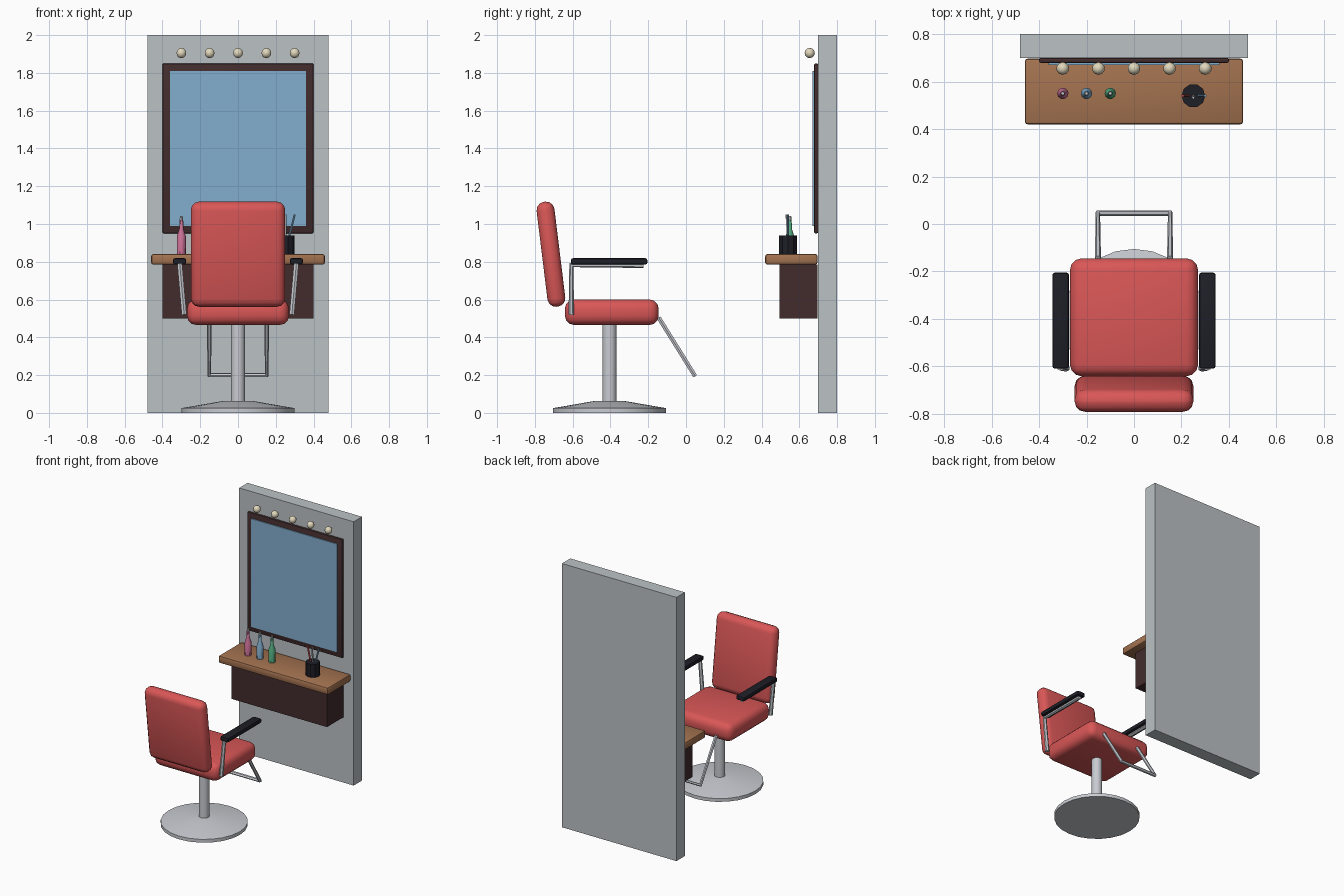
import bpy, bmesh
from math import radians, sin, cos, pi
from mathutils import Vector

cube = bpy.data.objects.get("Cube")
if cube:
    bpy.data.objects.remove(cube, do_unlink=True)


def material(name, r, g, b):
    m = bpy.data.materials.new(name)
    m.use_nodes = True
    m.diffuse_color = (r, g, b, 1)
    bsdf = next(n for n in m.node_tree.nodes if n.type == 'BSDF_PRINCIPLED')
    bsdf.inputs["Base Color"].default_value = (r, g, b, 1)
    return m


WALL = material("wall grey", .50, .54, .56)
CHROME = material("chrome", .58, .60, .64)
RED = material("red leather", .70, .095, .095)
BLACK = material("black plastic", .013, .013, .02)
WOOD = material("brown wood", .37, .17, .08)
DARK = material("dark wood", .055, .025, .026)
GLASS = material("blue glass", .23, .43, .62)
CREAM = material("cream bulb", .75, .68, .50)
PINK = material("pink plastic", .62, .17, .32)
GREEN = material("green plastic", .09, .42, .22)


def finish(obj, mat, smooth=True):
    obj.data.materials.append(mat)
    bpy.ops.object.select_all(action='DESELECT')
    obj.select_set(True)
    bpy.context.view_layer.objects.active = obj
    if obj.type == 'CURVE':
        bpy.ops.object.convert(target='MESH')
        obj = bpy.context.object
    if smooth:
        bpy.ops.object.shade_smooth_by_angle(angle=radians(35))
    return obj


def from_bmesh(name, bm, mat, smooth=True):
    bmesh.ops.recalc_face_normals(bm, faces=bm.faces)
    mesh = bpy.data.meshes.new(name)
    bm.to_mesh(mesh)
    bm.free()
    obj = bpy.data.objects.new(name, mesh)
    bpy.context.collection.objects.link(obj)
    return finish(obj, mat, smooth)


def box(name, center, size, mat, bevel=0.0, segments=2, tilt=0.0):
    bm = bmesh.new()
    bmesh.ops.create_cube(bm, size=1)
    bmesh.ops.scale(bm, vec=size, verts=bm.verts)
    if bevel:
        bmesh.ops.bevel(bm, geom=bm.edges[:], offset=bevel, segments=segments,
                        profile=.5, affect='EDGES')
    obj = from_bmesh(name, bm, mat, bevel > 0)
    obj.location = center
    obj.rotation_euler.x = tilt
    return obj


def lathe(name, x, y, profile, sides, mat):
    """Closed turned shape from (radius, height) pairs, bottom to top."""
    bm = bmesh.new()
    rings = [[bm.verts.new((x + r * cos(2 * pi * i / sides),
                            y + r * sin(2 * pi * i / sides), z))
              for i in range(sides)] for r, z in profile]
    for low, high in zip(rings, rings[1:]):
        for i in range(sides):
            j = (i + 1) % sides
            bm.faces.new((low[i], low[j], high[j], high[i]))
    bm.faces.new(rings[0])
    bm.faces.new(rings[-1])
    return from_bmesh(name, bm, mat)


def tube(name, points, radius, mat):
    curve = bpy.data.curves.new(name, 'CURVE')
    curve.dimensions = '3D'
    curve.bevel_depth = radius
    curve.bevel_resolution = 1
    curve.use_fill_caps = True
    spline = curve.splines.new('POLY')
    spline.points.add(len(points) - 1)
    for p, co in zip(spline.points, points):
        p.co = (*co, 1)
    obj = bpy.data.objects.new(name, curve)
    bpy.context.collection.objects.link(obj)
    return finish(obj, mat)


# Wall panel
box("wall_panel", (0, .75, 1), (.96, .10, 2), WALL)

# Mirror: four mitred-looking rails around a slightly proud pane
box("mirror_frame", (0, .689, 1.40), (.80, .022, .90), DARK, .008)
box("mirror_glass", (0, .675, 1.40), (.72, .009, .82), GLASS)

# Row of bulbs
for i in range(5):
    bm = bmesh.new()
    bmesh.ops.create_uvsphere(bm, u_segments=10, v_segments=6, radius=.027)
    bulb = from_bmesh(f"bulb_{i + 1}", bm, CREAM)
    bulb.location = (-.30 + .15 * i, .655, 1.905)

# Shelf and cabinet
box("shelf", (0, .558, .813), (.92, .277, .056), WOOD, .012)
box("cabinet", (0, .595, .643), (.80, .20, .286), DARK)

# Bottles with pale caps
for name, x, mat in (("pink", -.30, PINK), ("blue", -.20, GLASS), ("green", -.10, GREEN)):
    lathe(name + "_bottle", x, .55,
          [(.024, .84), (.024, .935), (.011, .975), (.010, 1.022)], 10, mat)
    lathe(name + "_bottle_cap", x, .55, [(.009, 1.022), (.007, 1.042)], 8, CHROME)

# Tool cup
lathe("tool_cup", .25, .54, [(.05, .84), (.05, .94)], 10, BLACK)
for name, dx, dy, mat in (("red_comb", -.045, 0, RED), ("blue_comb", .05, 0, GLASS),
                          ("scissors", 0, -.008, CHROME)):
    tube(name, [(.25 + dx * .35, .54, .92), (.25 + dx, .54 + dy, 1.05)], .006, mat)

# Chair pedestal
CHAIR_Y = -.405
lathe("chair_base", 0, CHAIR_Y, [(.30, 0), (.30, .025), (.08, .063)], 24, CHROME)
lathe("chair_column", 0, CHAIR_Y, [(.037, .05), (.037, .49)], 16, CHROME)

# Cushions
box("seat_cushion", (0, -.393, .533), (.54, .497, .136), RED, .05, 3)
box("back_cushion", (0, -.715, .84), (.50, .095, .56), RED, .044, 3, radians(7))

# Armrests
for side, s in (("left", 1), ("right", -1)):
    tube(side + "_arm_support",
         [(s * .285, -.607, .52), (s * .308, -.607, .782), (s * .308, -.225, .782)],
         .015, CHROME)
    box(side + "_arm_pad", (s * .309, -.407, .802), (.07, .405, .034), BLACK, .011)

# Footrest
tube("footrest", [(-.152, -.145, .505), (-.152, .045, .20),
                  (.152, .045, .20), (.152, -.145, .505)], .013, CHROME)
